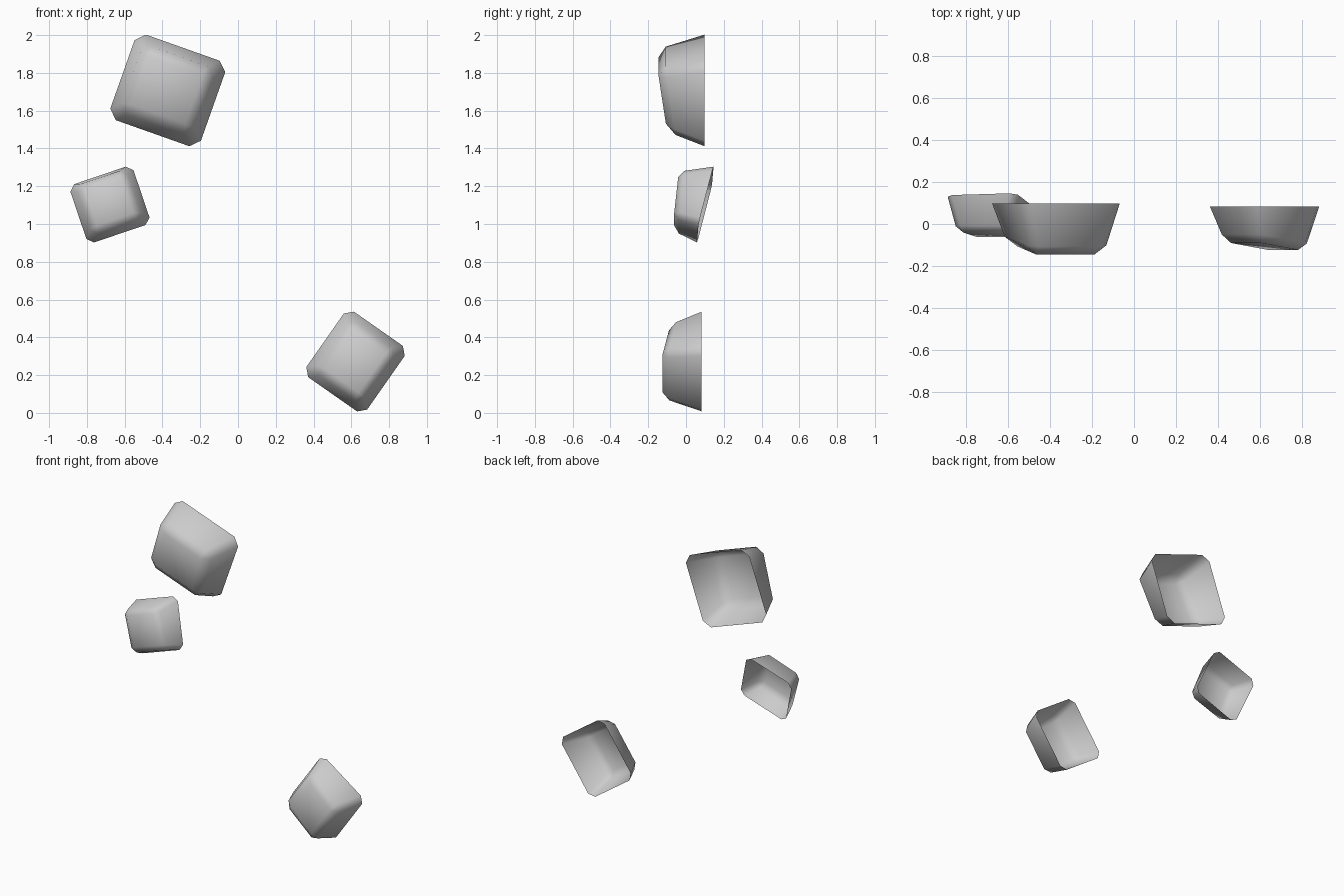
import bpy, bmesh, math

if "Cube" in bpy.data.objects:
    bpy.data.objects.remove(bpy.data.objects["Cube"])

CORNERS = [(-1, -1), (1, -1), (1, 1), (-1, 1)]


def shell(name, centre, angle, rim, front, rim_y, front_y, bevel, shift=0.0):
    """Open-backed tapered block. rim/front: half sizes; *_y: (mean, u tilt, v tilt)."""
    c, s = math.cos(math.radians(angle)), math.sin(math.radians(angle))

    def ring(bm, half, depth, dv):
        verts = []
        for su, sv in CORNERS:
            u, v = su * half[0], sv * half[1] + dv
            y = depth[0] + depth[1] * su + depth[2] * sv
            verts.append(bm.verts.new((centre[0] + c * u - s * v, y,
                                       centre[1] + s * u + c * v)))
        return verts

    bm = bmesh.new()
    back = ring(bm, rim, rim_y, 0)
    face = ring(bm, front, front_y, shift)
    bm.faces.new(face)
    for i in range(4):
        j = (i + 1) % 4
        bm.faces.new((back[i], back[j], face[j], face[i]))
    # chamfer every edge except the open rim
    edges = [e for e in bm.edges if not e.is_boundary]
    bmesh.ops.bevel(bm, geom=edges, offset=bevel, offset_type='OFFSET',
                    segments=1, profile=0.5, affect='EDGES')
    for f in bm.faces:
        f.smooth = True
    mesh = bpy.data.meshes.new(name)
    bm.to_mesh(mesh)
    bm.free()
    obj = bpy.data.objects.new(name, mesh)
    bpy.context.collection.objects.link(obj)
    return obj


# large upper block, front leaning forward at its top
shell("large_block", (-0.372, 1.707), -19.5, (0.2545, 0.24), (0.193, 0.18),
      (0.098, 0, 0), (-0.126, 0, -0.026), 0.046)

# medium lower block, front leaning forward at its right
shell("medium_block", (0.622, 0.272), -35, (0.1965, 0.2115), (0.144, 0.162),
      (0.083, 0, 0), (-0.107, -0.022, 0), 0.037)

# small block, tipped so its rim slopes
shell("small_block", (-0.678, 1.103), 18.7, (0.1765, 0.163), (0.132, 0.132),
      (0.102, 0.005, 0.040), (-0.052, 0, 0.014), 0.031, shift=0.018)
